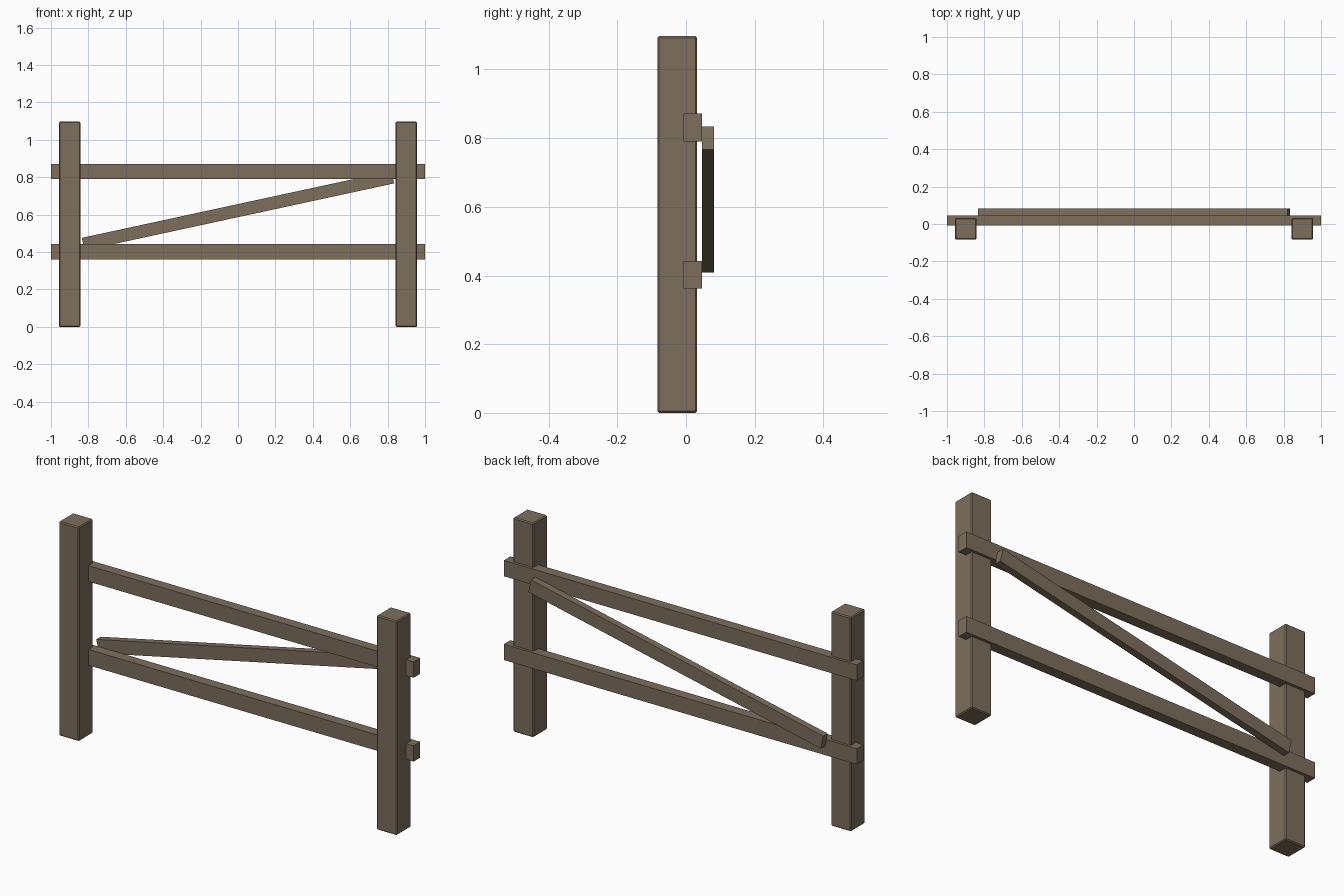
import bpy
import math

if "Cube" in bpy.data.objects:
    bpy.data.objects.remove(bpy.data.objects["Cube"])

wood = bpy.data.materials.new("weathered_wood")
wood.diffuse_color = (0.205, 0.156, 0.107, 1)
wood.use_nodes = True
wood.node_tree.nodes["Principled BSDF"].inputs["Base Color"].default_value = wood.diffuse_color


def beam(name, center, size, tilt=0.0, bevel=0.0):
    """Rectangular timber, optionally tilted in the xz plane."""
    bpy.ops.mesh.primitive_cube_add(size=1, location=center)
    ob = bpy.context.object
    ob.name = name
    ob.scale = size
    bpy.ops.object.transform_apply(location=False, rotation=False, scale=True)
    ob.rotation_euler.y = -tilt
    ob.data.materials.append(wood)
    if bevel:
        mod = ob.modifiers.new("worn_edges", "BEVEL")
        mod.width = bevel
        mod.segments = 1
    return ob


# Upright posts
for side, x in (("left", -0.9), ("right", 0.9)):
    beam(f"{side}_post", (x, -0.0255, 0.5485), (0.115, 0.115, 1.097), bevel=0.005)

# Horizontal rails let into the back of the posts
for level, z in (("lower", 0.402), ("upper", 0.831)):
    beam(f"{level}_rail", (0, 0.0195, z), (2.0, 0.053, 0.081))

# Diagonal brace on the back of the rails
beam("diagonal_brace", (0, 0.064, 0.6215), (1.694, 0.036, 0.0685), tilt=math.atan(0.2163))
